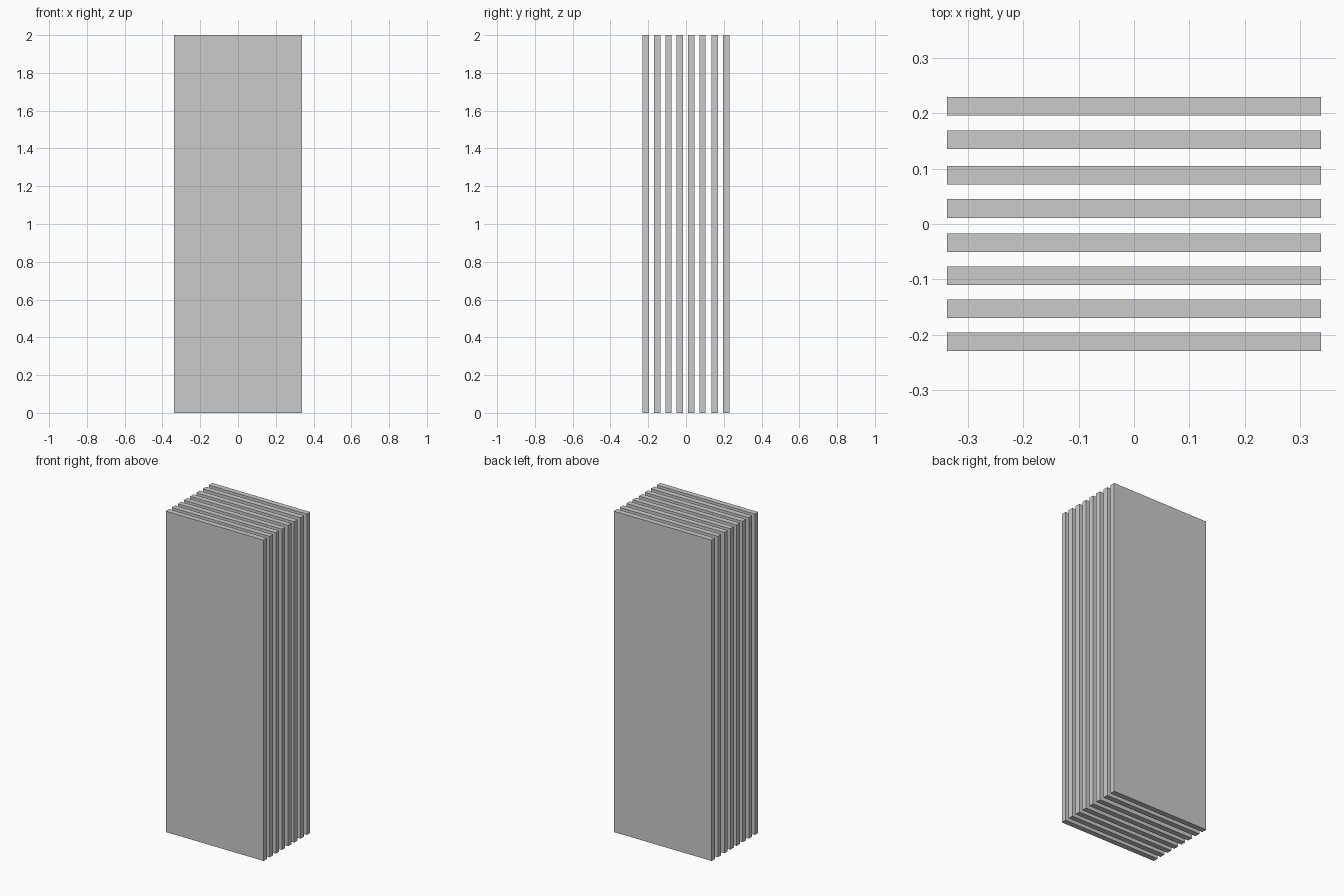
import bpy

if "Cube" in bpy.data.objects:
    bpy.data.objects.remove(bpy.data.objects["Cube"])

WIDTH, THICKNESS, HEIGHT = 0.675, 0.0335, 2.0

# Centre of each upright panel along y, front to back
PANEL_Y = (-0.2125, -0.153, -0.093, -0.0335, 0.028, 0.0877, 0.152, 0.2125)


def add_panel(name, y):
    bpy.ops.mesh.primitive_cube_add(size=1, location=(0, y, HEIGHT / 2))
    panel = bpy.context.object
    panel.name = name
    panel.scale = (WIDTH, THICKNESS, HEIGHT)
    bpy.ops.object.transform_apply(location=False, rotation=False, scale=True)


# Row of separate flat panels
for i, y in enumerate(PANEL_Y, 1):
    add_panel(f"panel_{i}", y)
